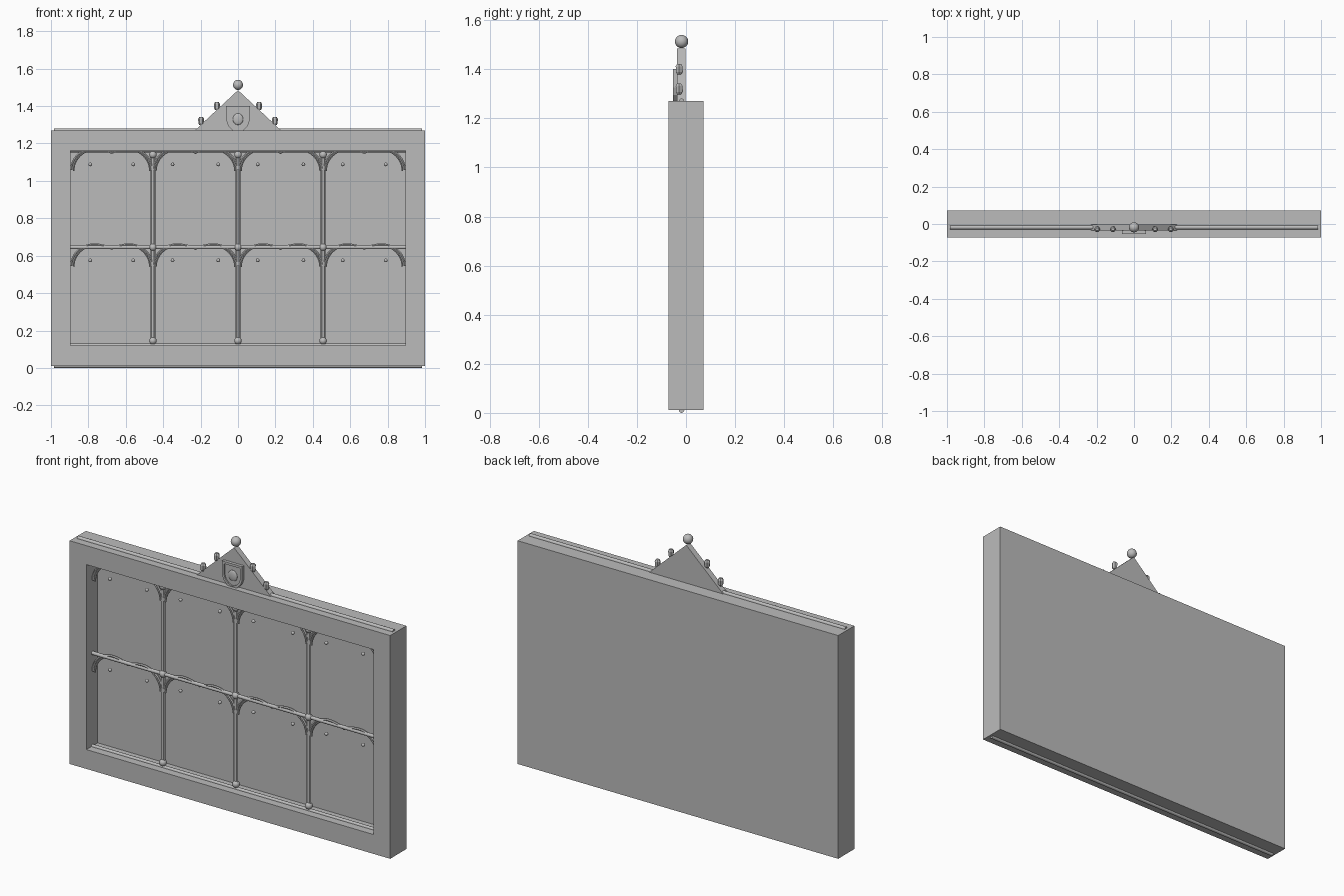
import bpy, bmesh, math
from mathutils import Vector

if "Cube" in bpy.data.objects:
    bpy.data.objects.remove(bpy.data.objects["Cube"])

grey = bpy.data.materials.new("stone_grey")
grey.diffuse_color = (0.5, 0.5, 0.5, 1)
grey.use_nodes = True
grey.node_tree.nodes["Principled BSDF"].inputs["Base Color"].default_value = grey.diffuse_color
YC = -0.018                     # depth plane of the tracery
OX, Z0, Z1 = 0.895, 0.12, 1.163   # opening half width, sill and head
BOT, TOP, RAIL = 0.011, 1.27, 0.645
BAYS = (-0.455, 0.0, 0.455)


def finish(ob, name, smooth=True):
    ob.name = name
    ob.data.materials.clear()
    ob.data.materials.append(grey)
    if smooth:
        bpy.ops.object.select_all(action='DESELECT')
        ob.select_set(True)
        bpy.context.view_layer.objects.active = ob
        bpy.ops.object.shade_smooth_by_angle(angle=math.radians(40))
    return ob


def from_bmesh(name, bm, smooth=False):
    bmesh.ops.recalc_face_normals(bm, faces=bm.faces)
    me = bpy.data.meshes.new(name)
    bm.to_mesh(me)
    bm.free()
    ob = bpy.data.objects.new(name, me)
    bpy.context.collection.objects.link(ob)
    return finish(ob, name, smooth)


def ball(name, x, y, z, r, seg=16):
    bpy.ops.mesh.primitive_uv_sphere_add(segments=seg, ring_count=seg // 2, radius=r, location=(x, y, z))
    return finish(bpy.context.object, name)


def rod(name, a, b, r):
    a, b = Vector(a), Vector(b)
    bpy.ops.mesh.primitive_cylinder_add(vertices=12, radius=r, depth=(b - a).length, location=(a + b) / 2)
    ob = bpy.context.object
    ob.rotation_euler = (b - a).to_track_quat('Z', 'Y').to_euler()
    return finish(ob, name)


def plate(name, pts, y0, y1):
    """Extrude an x-z outline from depth y0 to y1."""
    bm = bmesh.new()
    f = bm.faces.new([bm.verts.new((x, y0, z)) for x, z in pts])
    ext = bmesh.ops.extrude_face_region(bm, geom=[f])['geom']
    bmesh.ops.translate(bm, vec=(0, y1 - y0, 0), verts=[v for v in ext if isinstance(v, bmesh.types.BMVert)])
    return from_bmesh(name, bm)


def tube(name, pts, r):
    cu = bpy.data.curves.new(name, 'CURVE')
    cu.dimensions = '3D'
    cu.bevel_depth, cu.bevel_resolution, cu.use_fill_caps = r, 1, True
    sp = cu.splines.new('POLY')
    sp.points.add(len(pts) - 1)
    for p, (x, z) in zip(sp.points, pts):
        p.co = (x, YC, z, 1)
    ob = bpy.data.objects.new(name, cu)
    bpy.context.collection.objects.link(ob)
    bpy.ops.object.select_all(action='DESELECT')
    ob.select_set(True)
    bpy.context.view_layer.objects.active = ob
    bpy.ops.object.convert(target='MESH')
    return finish(bpy.context.object, name)


# Frame: a block with a recess in its front face
bm = bmesh.new()
FY, BY, PY = -0.072, 0.072, 0.028
outer = [(-1, BOT), (1, BOT), (1, TOP), (-1, TOP)]
inner = [(-OX, Z0), (OX, Z0), (OX, Z1), (-OX, Z1)]
of, ob_, inf, inb = [[bm.verts.new((x, y, z)) for x, z in ring] for ring, y in
                     ((outer, FY), (outer, BY), (inner, FY), (inner, PY))]
for i in range(4):
    j = (i + 1) % 4
    for a, b in ((of, ob_), (of, inf), (inf, inb)):
        bm.faces.new((a[i], a[j], b[j], b[i]))
bm.faces.new(ob_)
bm.faces.new(inb)
from_bmesh("frame", bm)

# Ridge rods along the outer edges and the opening
for name, z, w, r in (("top_ridge", TOP, 0.985, 0.011), ("bottom_ridge", BOT, 0.985, 0.011),
                      ("sill_rod", Z0, OX, 0.01), ("head_rod", Z1, OX, 0.01),
                      ("middle_rail", RAIL, OX, 0.01)):
    rod(name, (-w, YC, z), (w, YC, z), r)

# Clustered mullions with balls at the joints
for x in BAYS:
    for dx, r in ((-0.008, 0.005), (0, 0.008), (0.008, 0.005)):
        rod("mullion", (x + dx, YC, Z0), (x + dx, YC, Z1), r)
    for z in (0.145, RAIL, 1.14):
        ball("mullion_ball", x, YC, z, 0.02)

# Scalloped arches and small studs in every bay
edges = (-OX,) + BAYS + (OX,)
for top in (RAIL, RAIL + 0.513):
    for l, r in zip(edges, edges[1:]):
        for e, s in ((l, 1), (r, -1)):
            half = (r - l) / 2
            pk = 0.55 * half
            pts = []
            for i in range(13):           # haunch from the mullion to the crown
                a = math.pi / 2 * i / 12
                pts.append((e + s * (0.004 + pk * (1 - math.cos(a))), top - 0.1 + 0.115 * math.sin(a)))
            for i in range(1, 7):         # falling to the central cusp
                t = i / 6
                pts.append((e + s * (0.004 + pk + (half - pk) * t), top + 0.015 - 0.024 * t * t))
            tube("arch", pts, 0.007)
            # inner moulding of the haunch
            tube("arch_inner", [(x + s * 0.012, z - 0.004) for x, z in pts[:9]], 0.005)
            ball("stud", e + s * 0.105, -0.012, top - 0.07, 0.01, 12)

# Gable with finial
plate("gable", [(-0.235, TOP - 0.005), (0.235, TOP - 0.005), (0.19, 1.308), (0, 1.485), (-0.19, 1.308)],
      -0.036, -0.002)
ball("finial", 0, YC, 1.513, 0.027, 20)

# Crockets on the gable slopes: small six-sided buds
for s in (-1, 1):
    for x, z in ((0.113, 1.40), (0.197, 1.32)):
        bm = bmesh.new()
        rings = []
        for h, r in ((-0.022, 0.009), (-0.012, 0.015), (0.012, 0.016), (0.022, 0.009)):
            rings.append([bm.verts.new((s * x + r * math.cos(k * math.pi / 3), -0.028 + r * math.sin(k * math.pi / 3),
                                        z + h)) for k in range(6)])
        for a, b in zip(rings, rings[1:]):
            for k in range(6):
                bm.faces.new((a[k], a[(k + 1) % 6], b[(k + 1) % 6], b[k]))
        bm.faces.new(rings[0])
        bm.faces.new(rings[-1])
        from_bmesh("crocket", bm)

# Shield with a raised rim and a round boss
side = [(0.063, 1.40), (0.063, 1.325), (0.053, 1.295), (0.032, 1.272)]
outline = side + [(0, 1.258)] + [(-x, z) for x, z in reversed(side)]
small = [(x * 0.8, 1.335 + (z - 1.335) * 0.8) for x, z in outline]
plate("shield", outline, -0.036, -0.045)
bm = bmesh.new()
loops = [[bm.verts.new((x, y, z)) for x, z in p] for p, y in
         ((outline, -0.044), (outline, -0.053), (small, -0.053), (small, -0.044))]
for k in range(4):
    a, b = loops[k], loops[(k + 1) % 4]
    for i in range(len(a)):
        j = (i + 1) % len(a)
        bm.faces.new((a[i], a[j], b[j], b[i]))
from_bmesh("shield_rim", bm)
boss = ball("shield_boss", 0, -0.045, 1.33, 0.028)
boss.scale = (1, 0.3, 1.1)
